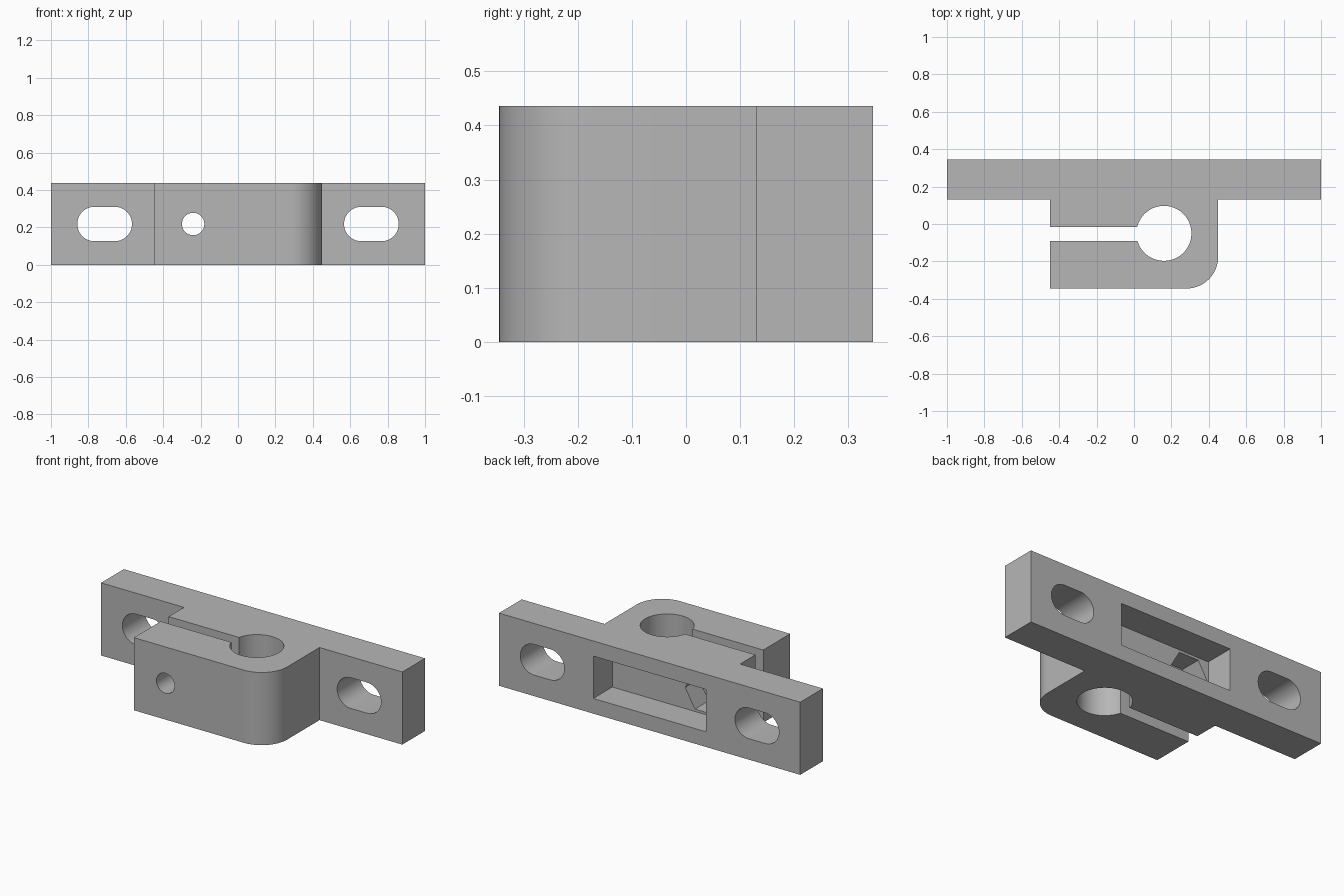
import bpy, bmesh
from math import sin, cos, pi, asin
from mathutils import Vector

cube = bpy.data.objects.get("Cube")
if cube:
    bpy.data.objects.remove(cube, do_unlink=True)

HEIGHT = 0.436
MID = HEIGHT / 2
BACK, FRONT = 0.345, -0.345
PLATE_FRONT = 0.13
BOLT_X = -0.24

grey = bpy.data.materials.new("plain grey")
grey.use_nodes = True
grey.diffuse_color = (0.47, 0.47, 0.47, 1)
grey.node_tree.nodes["Principled BSDF"].inputs["Base Color"].default_value = (0.47, 0.47, 0.47, 1)


def arc(cx, cy, r, start, end, steps):
    """Points along a circular arc."""
    return [(cx + r * cos(start + (end - start) * i / steps),
             cy + r * sin(start + (end - start) * i / steps)) for i in range(steps + 1)]


def prism(name, outline, low, high, along_y=False):
    """Extrude a flat outline along z, or an x-z outline along y."""
    place = (lambda a, b: (a, low, b)) if along_y else (lambda a, b: (a, b, low))
    push = Vector((0, high - low, 0)) if along_y else Vector((0, 0, high - low))
    bm = bmesh.new()
    face = bm.faces.new([bm.verts.new(place(a, b)) for a, b in outline])
    top = bmesh.ops.extrude_face_region(bm, geom=[face])
    bmesh.ops.translate(bm, vec=push, verts=[v for v in top["geom"] if isinstance(v, bmesh.types.BMVert)])
    bmesh.ops.recalc_face_normals(bm, faces=bm.faces)
    mesh = bpy.data.meshes.new(name)
    bm.to_mesh(mesh)
    bm.free()
    mesh.materials.append(grey)
    obj = bpy.data.objects.new(name, mesh)
    bpy.context.collection.objects.link(obj)
    return obj


def cut(target, cutter):
    """Subtract the cutter and remove it."""
    cutter.hide_render = True
    mod = target.modifiers.new("cut", "BOOLEAN")
    mod.operation = "DIFFERENCE"
    mod.solver = "EXACT"
    mod.object = cutter
    bpy.ops.object.select_all(action="DESELECT")
    target.select_set(True)
    bpy.context.view_layer.objects.active = target
    bpy.ops.object.modifier_apply(modifier=mod.name)
    bpy.data.objects.remove(cutter, do_unlink=True)


# Clamp outline: flange, rounded block, slit and rod bore
side, corner = 0.45, 0.17
bore_x, bore_y, bore_r = 0.16, -0.05, 0.147
slit_low, slit_high = -0.09, -0.015
low_angle = pi - asin((slit_low - bore_y) / bore_r)
high_angle = pi - asin((slit_high - bore_y) / bore_r)
outline = [(-1, BACK), (-1, PLATE_FRONT), (-side, PLATE_FRONT), (-side, slit_high)]
outline += arc(bore_x, bore_y, bore_r, high_angle, low_angle - 2 * pi, 64)
outline += [(-side, slit_low), (-side, FRONT)]
outline += arc(side - corner, FRONT + corner, corner, -pi / 2, 0, 24)
outline += [(side, PLATE_FRONT), (1, PLATE_FRONT), (1, BACK)]
bracket = prism("clamp_bracket", outline, 0, HEIGHT)

# Mounting slots in the flange
for s in (-1, 1):
    x, r, half = s * 0.713, 0.092, 0.054
    slot = arc(x + half, MID, r, -pi / 2, pi / 2, 24) + arc(x - half, MID, r, pi / 2, 3 * pi / 2, 24)
    cut(bracket, prism("slot_cutter", slot, 0, 0.5, True))

# Rectangular pocket in the back
w, h = 0.374, 0.127
pocket = [(-w, MID - h), (w, MID - h), (w, MID + h), (-w, MID + h)]
cut(bracket, prism("pocket_cutter", pocket, 0.165, 0.5, True))

# Hexagonal nut recess in the pocket floor
hexagon = arc(BOLT_X, MID, 0.13, 0, 2 * pi, 6)[:-1]
cut(bracket, prism("nut_cutter", hexagon, 0.035, 0.25, True))

# Bolt hole through both jaws
bolt = arc(BOLT_X, MID, 0.06, 0, 2 * pi, 40)[:-1]
cut(bracket, prism("bolt_cutter", bolt, -0.5, 0.25, True))

bpy.ops.object.shade_smooth_by_angle(angle=pi / 6)
